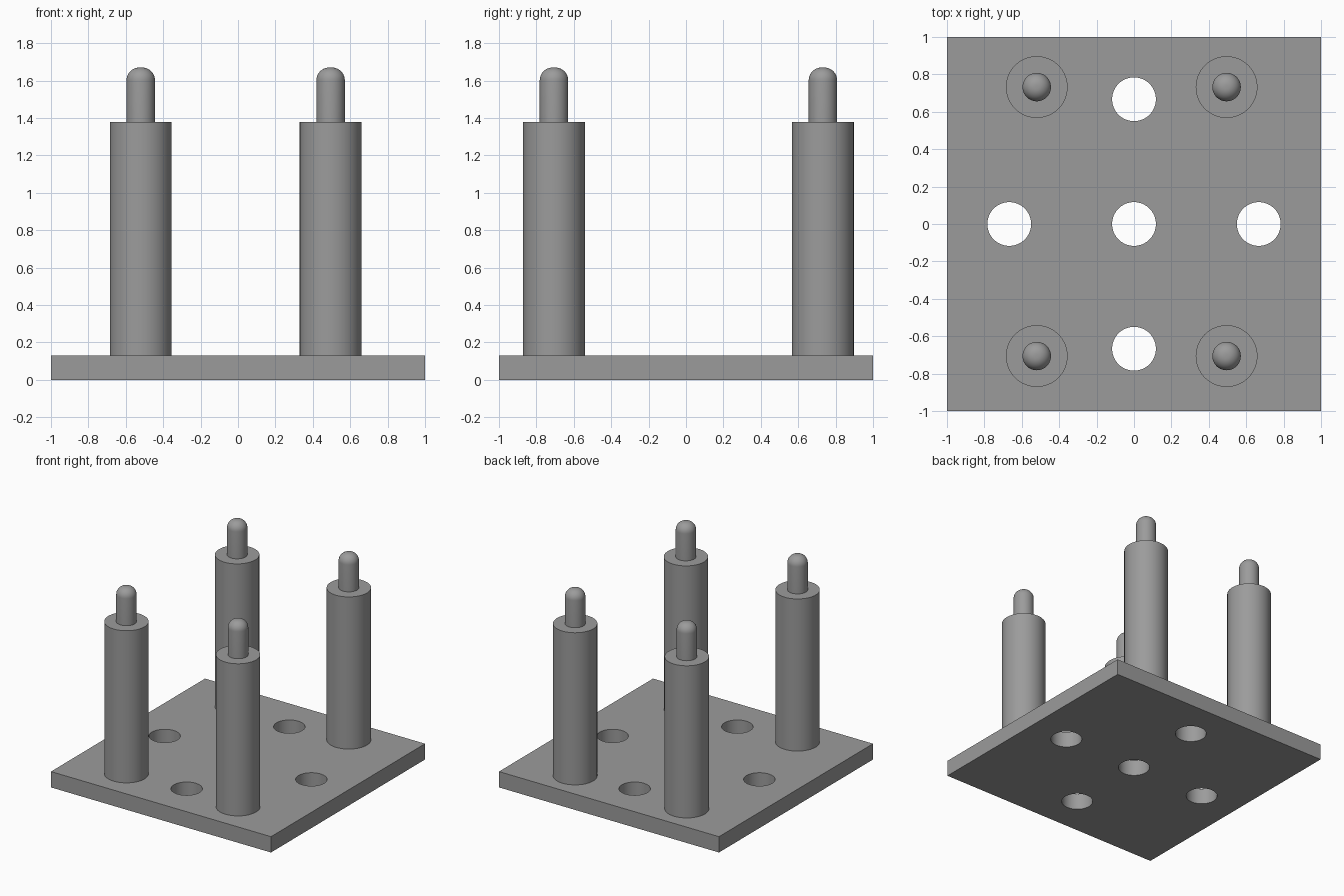
import bpy, bmesh, math

if "Cube" in bpy.data.objects:
    bpy.data.objects.remove(bpy.data.objects["Cube"])

grey = bpy.data.materials.new("grey")
grey.diffuse_color = (0.33, 0.33, 0.33, 1)
grey.use_nodes = True
grey.node_tree.nodes["Principled BSDF"].inputs["Base Color"].default_value = grey.diffuse_color

PLATE_H = 0.13
POST_TOP = 1.38


def finish(obj):
    """Smooth the round sides and keep rims crisp."""
    bpy.ops.object.select_all(action='DESELECT')
    obj.select_set(True)
    bpy.context.view_layer.objects.active = obj
    bpy.ops.object.shade_smooth_by_angle(angle=math.radians(30))


def make_object(name, bm):
    mesh = bpy.data.meshes.new(name)
    bmesh.ops.recalc_face_normals(bm, faces=bm.faces)
    bm.to_mesh(mesh)
    bm.free()
    mesh.materials.append(grey)
    obj = bpy.data.objects.new(name, mesh)
    bpy.context.collection.objects.link(obj)
    return obj


def lathe(name, profile, x, y, steps=64):
    """Spin an (r, z) profile around a vertical axis at x, y."""
    bm = bmesh.new()
    verts = [bm.verts.new((r, 0, z)) for r, z in profile]
    edges = [bm.edges.new(pair) for pair in zip(verts, verts[1:])]
    bmesh.ops.spin(bm, geom=verts + edges, cent=(0, 0, 0), axis=(0, 0, 1),
                   angle=math.tau, steps=steps)
    bmesh.ops.remove_doubles(bm, verts=bm.verts, dist=1e-5)
    obj = make_object(name, bm)
    obj.location = (x, y, 0)
    finish(obj)
    return obj


# Square base plate
bm = bmesh.new()
bmesh.ops.create_cube(bm, size=1)
bmesh.ops.scale(bm, vec=(2, 2, PLATE_H), verts=bm.verts)
bmesh.ops.translate(bm, vec=(0, 0, PLATE_H / 2), verts=bm.verts)
plate = make_object("base_plate", bm)

# Five through holes in a cross
HOLE = [(0, -0.1), (0.117, -0.1), (0.117, 0.3), (0, 0.3)]
for x, y in [(0, 0), (0.667, 0), (-0.667, 0), (0, 0.667), (0, -0.667)]:
    cutter = lathe("hole_cutter", HOLE, x, y)
    bpy.context.view_layer.update()
    cut = plate.modifiers.new("hole", 'BOOLEAN')
    cut.operation = 'DIFFERENCE'
    cut.solver = 'EXACT'
    cut.object = cutter
    bpy.context.view_layer.objects.active = plate
    bpy.ops.object.modifier_apply(modifier=cut.name)
    bpy.data.objects.remove(cutter)
finish(plate)

# Stepped posts: wide shaft, shoulder, thin pin with a rounded tip
PIN_R, TIP_R, TIP_TOP = 0.076, 0.068, 1.67
profile = [(0.165, PLATE_H), (0.165, POST_TOP), (PIN_R, POST_TOP)]
for i in range(11):
    a = math.radians(9 * i)
    profile.append((PIN_R - TIP_R + TIP_R * math.cos(a),
                    TIP_TOP - TIP_R + TIP_R * math.sin(a)))
profile.append((0, TIP_TOP))

for x in (-0.52, 0.495):
    for y in (-0.706, 0.732):
        lathe("post", profile, x, y)
